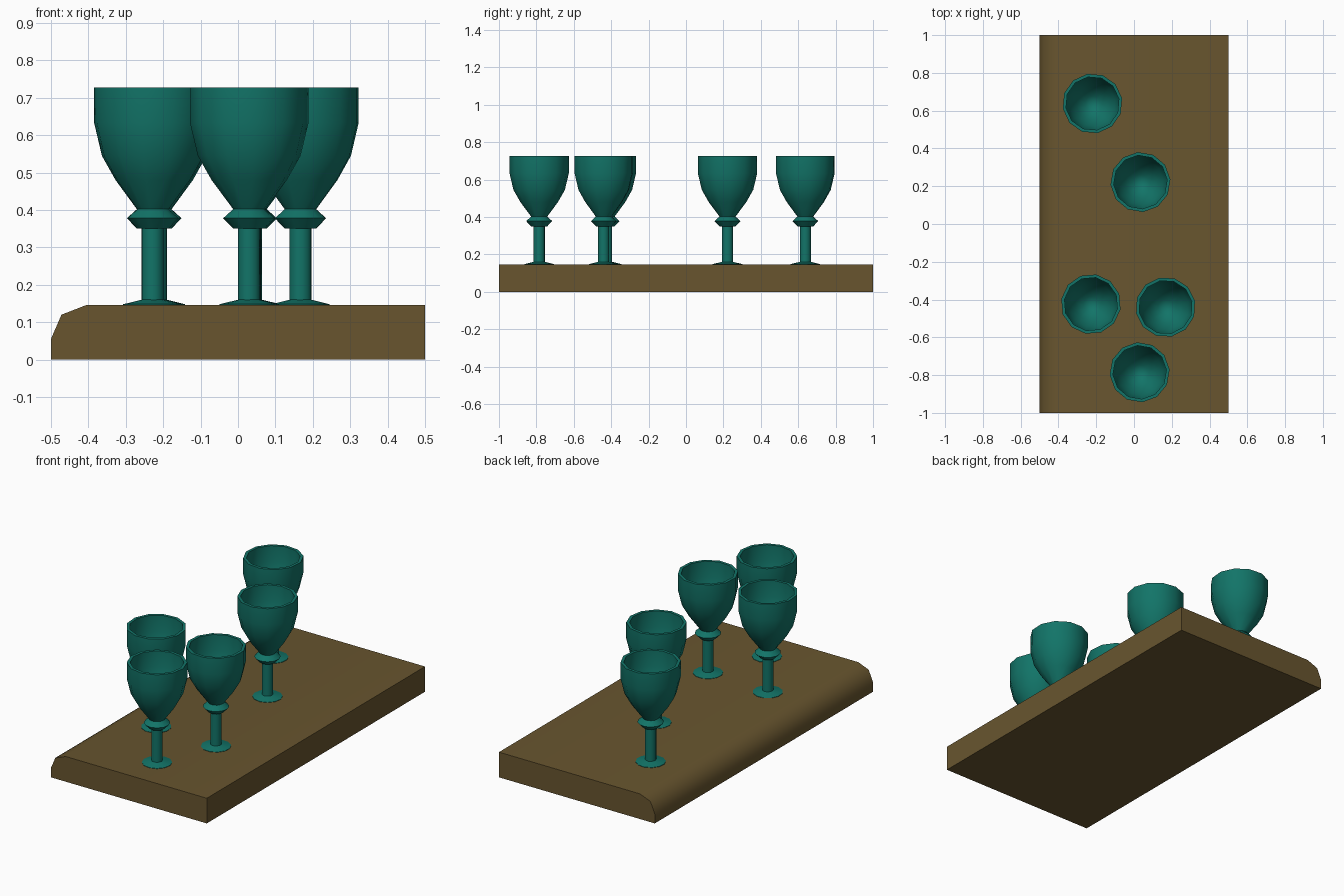
import bpy, bmesh, math

if "Cube" in bpy.data.objects:
    bpy.data.objects.remove(bpy.data.objects["Cube"])


def material(name, rgb):
    m = bpy.data.materials.new(name)
    m.diffuse_color = (*rgb, 1)
    m.use_nodes = True
    m.node_tree.nodes["Principled BSDF"].inputs["Base Color"].default_value = m.diffuse_color
    return m


WOOD = material("brown wood", (0.138, 0.091, 0.028))
TEAL = material("teal glaze", (0.006, 0.175, 0.138))


def finish(name, bm, mat, angle):
    bmesh.ops.remove_doubles(bm, verts=bm.verts, dist=1e-5)
    bmesh.ops.recalc_face_normals(bm, faces=bm.faces)
    mesh = bpy.data.meshes.new(name)
    bm.to_mesh(mesh)
    bm.free()
    mesh.materials.append(mat)
    ob = bpy.data.objects.new(name, mesh)
    bpy.context.collection.objects.link(ob)
    bpy.ops.object.select_all(action='DESELECT')
    ob.select_set(True)
    bpy.context.view_layer.objects.active = ob
    bpy.ops.object.shade_smooth_by_angle(angle=math.radians(angle))
    return ob


# Shelf board: side profile with one rounded long edge, extruded along y
bm = bmesh.new()
outline = [(-0.5, 0), (0.5, 0), (0.5, 0.146), (-0.405, 0.146), (-0.472, 0.12), (-0.5, 0.055)]
face = bm.faces.new([bm.verts.new((x, -1, z)) for x, z in outline])
ext = bmesh.ops.extrude_face_region(bm, geom=[face])
bmesh.ops.translate(bm, vec=(0, 2, 0),
                    verts=[v for v in ext["geom"] if isinstance(v, bmesh.types.BMVert)])
finish("shelf_board", bm, WOOD, 50)

# Goblet: foot, stem, knob, bowl outside, rim, bowl inside
PROFILE = [(0, 0.146), (0.08, 0.146), (0.08, 0.148), (0.03, 0.16), (0.03, 0.35),
           (0.043, 0.35), (0.07, 0.378), (0.043, 0.402), (0.101, 0.48),
           (0.138, 0.545), (0.159, 0.633), (0.159, 0.727), (0.142, 0.727),
           (0.142, 0.635), (0.122, 0.55), (0.087, 0.485), (0.04, 0.43), (0, 0.42)]


def goblet(x, y, turn, sides=12):
    bm = bmesh.new()
    verts = [bm.verts.new((r, 0, z)) for r, z in PROFILE]
    edges = [bm.edges.new(pair) for pair in zip(verts, verts[1:])]
    bmesh.ops.spin(bm, geom=verts + edges, cent=(0, 0, 0), axis=(0, 0, 1),
                   angle=math.tau, steps=sides, use_duplicate=False)
    ob = finish("goblet", bm, TEAL, 40)
    ob.location = (x, y, 0)
    ob.rotation_euler.z = math.radians(turn)


for x, y, turn in [(-0.22, 0.638, 10), (0.034, 0.222, 5), (-0.228, -0.424, 20),
                   (0.167, -0.44, 12), (0.03, -0.785, 5)]:
    goblet(x, y, turn)
